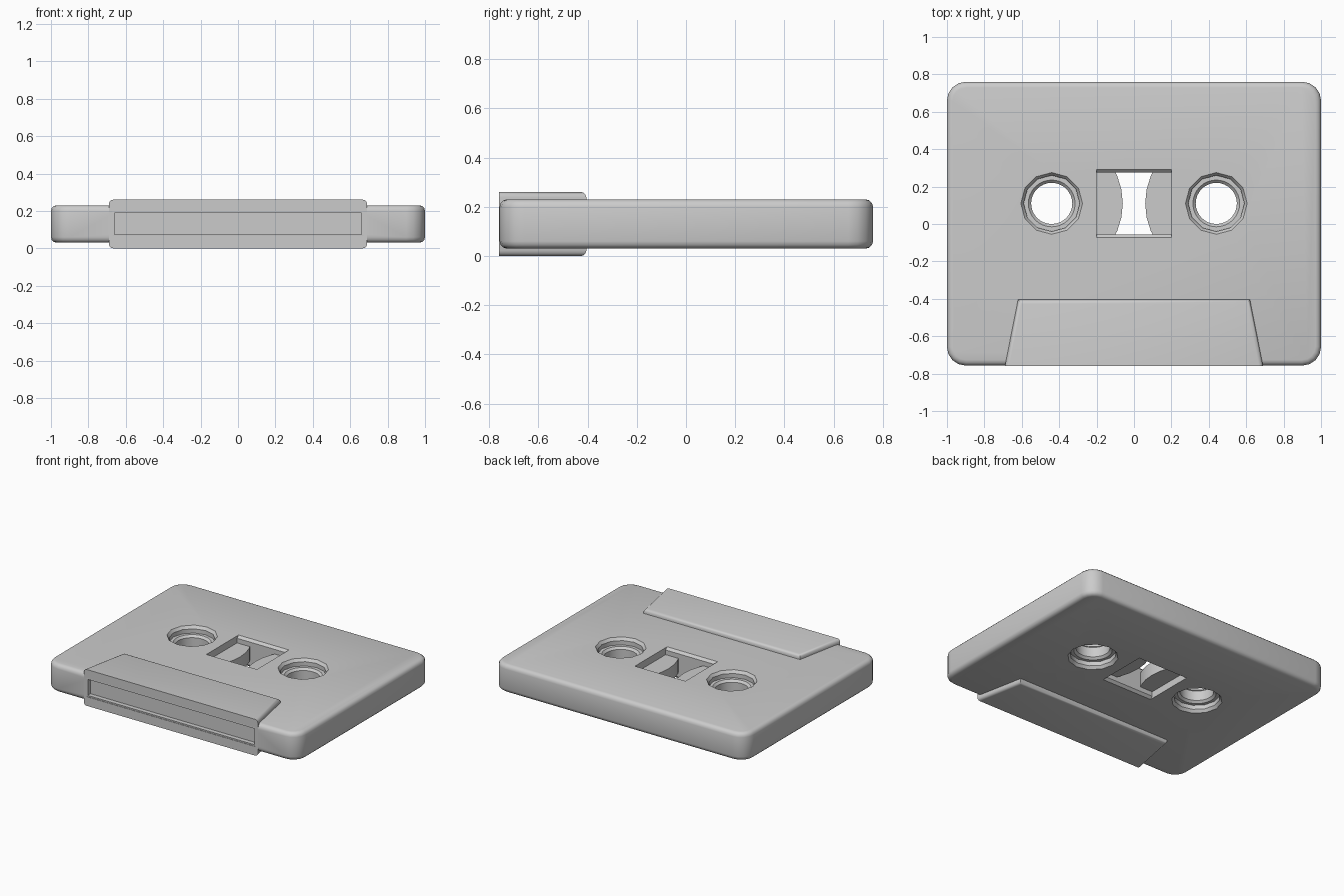
import bpy, bmesh, math
from mathutils import Vector

old = bpy.data.objects.get("Cube")
if old:
    bpy.data.objects.remove(old, do_unlink=True)

grey = bpy.data.materials.new("light grey plastic")
grey.use_nodes = True
grey.diffuse_color = (0.6, 0.6, 0.6, 1)
grey.node_tree.nodes["Principled BSDF"].inputs["Base Color"].default_value = (0.6, 0.6, 0.6, 1)

Z_LOW, Z_HIGH = 0.03, 0.23
HUB_X, HUB_Y = 0.44, 0.11


def finish(bm, name):
    bmesh.ops.recalc_face_normals(bm, faces=bm.faces)
    mesh = bpy.data.meshes.new(name)
    bm.to_mesh(mesh)
    bm.free()
    mesh.materials.append(grey)
    obj = bpy.data.objects.new(name, mesh)
    bpy.context.collection.objects.link(obj)
    return obj


def prism(points, direction):
    """Extrude a closed outline along a direction."""
    bm = bmesh.new()
    face = bm.faces.new([bm.verts.new(p) for p in points])
    new = bmesh.ops.extrude_face_region(bm, geom=[face])["geom"]
    verts = [v for v in new if isinstance(v, bmesh.types.BMVert)]
    bmesh.ops.translate(bm, verts=verts, vec=direction)
    bmesh.ops.recalc_face_normals(bm, faces=bm.faces)
    return bm


def lathe(profile, sides, x, name):
    """Revolve a closed (radius, height) outline about an upright axis."""
    bm = bmesh.new()
    verts = [bm.verts.new((r, 0, z)) for r, z in profile]
    edges = [bm.edges.new((verts[i - 1], v)) for i, v in enumerate(verts)]
    bmesh.ops.spin(bm, geom=verts + edges, cent=(0, 0, 0), axis=(0, 0, 1),
                   angle=math.tau, steps=sides)
    bmesh.ops.remove_doubles(bm, verts=bm.verts, dist=0.0005)
    bmesh.ops.translate(bm, verts=bm.verts, vec=(x, HUB_Y, 0))
    return finish(bm, name)


def block(x, y0, y1, z0, z1):
    outline = [(-x, y0, z0), (x, y0, z0), (x, y1, z0), (-x, y1, z0)]
    return prism(outline, (0, 0, z1 - z0))


def cut(obj, cutter):
    mod = obj.modifiers.new("cut", 'BOOLEAN')
    mod.operation = 'DIFFERENCE'
    mod.solver = 'EXACT'
    mod.object = cutter
    bpy.context.view_layer.objects.active = obj
    bpy.ops.object.modifier_apply(modifier=mod.name)
    bpy.data.objects.remove(cutter, do_unlink=True)


def smooth(obj):
    bpy.ops.object.select_all(action='DESELECT')
    obj.select_set(True)
    bpy.context.view_layer.objects.active = obj
    bpy.ops.object.shade_smooth_by_angle(angle=math.radians(35))


# Shell: rounded corners, then softened rims
bm = block(1, -0.757, 0.76, Z_LOW, Z_HIGH)
upright = [e for e in bm.edges if abs(e.verts[0].co.z - e.verts[1].co.z) > 0.1]
bmesh.ops.bevel(bm, geom=upright, offset=0.1, segments=4, profile=0.5, affect='EDGES')
rims = [e for e in bm.edges if abs(e.verts[0].co.z - e.verts[1].co.z) < 0.01]
bmesh.ops.bevel(bm, geom=rims, offset=0.03, segments=3, profile=0.5, affect='EDGES')
shell = finish(bm, "shell")

# Flared hub holes through the shell
hole = [(0, -0.02), (0.165, -0.02), (0.165, Z_LOW), (0.15, 0.05),
        (0.15, 0.21), (0.165, Z_HIGH), (0.165, 0.28), (0, 0.28)]
for side in (-1, 1):
    cut(shell, lathe(hole, 12, side * HUB_X, "hub_hole_cutter"))

# Central window, flared towards front and back
half = [(0.182, -0.02), (0.182, Z_LOW), (0.165, 0.047),
        (0.165, 0.213), (0.182, Z_HIGH), (0.182, 0.28)]
outline = [(-0.2, HUB_Y + y, z) for y, z in half]
outline += [(-0.2, HUB_Y - y, z) for y, z in reversed(half)]
cut(shell, finish(prism(outline, (0.4, 0, 0)), "window_cutter"))
cut(shell, finish(block(0.66, -0.9, -0.69, 0.075, 0.19), "shell_slot_cutter"))
smooth(shell)

# Tapered raised head cover with rounded rims, sharp along the front
bm = prism([(-0.69, -0.76, 0), (0.69, -0.76, 0), (0.62, -0.405, 0), (-0.62, -0.405, 0)],
           (0, 0, 0.26))
rims = []
for e in bm.edges:
    a, b = (v.co for v in e.verts)
    if abs(a.z - b.z) < 0.01 and max(a.y, b.y) > -0.7:
        rims.append(e)
bmesh.ops.bevel(bm, geom=rims, offset=0.022, segments=3, profile=0.5, affect='EDGES')
cover = finish(bm, "head_cover")
cut(cover, finish(block(0.67, -0.9, -0.725, 0.065, 0.2), "cover_slot_cutter"))
smooth(cover)

# Tape reels, seen through the window and hub holes
reel = [(0.125, 0.18), (0.38, 0.18), (0.38, 0.08), (0.125, 0.08),
        (0.11, 0.095), (0.11, 0.165)]
for side, name in ((-1, "right_reel"), (1, "left_reel")):
    smooth(lathe(reel, 32, side * HUB_X, name))
